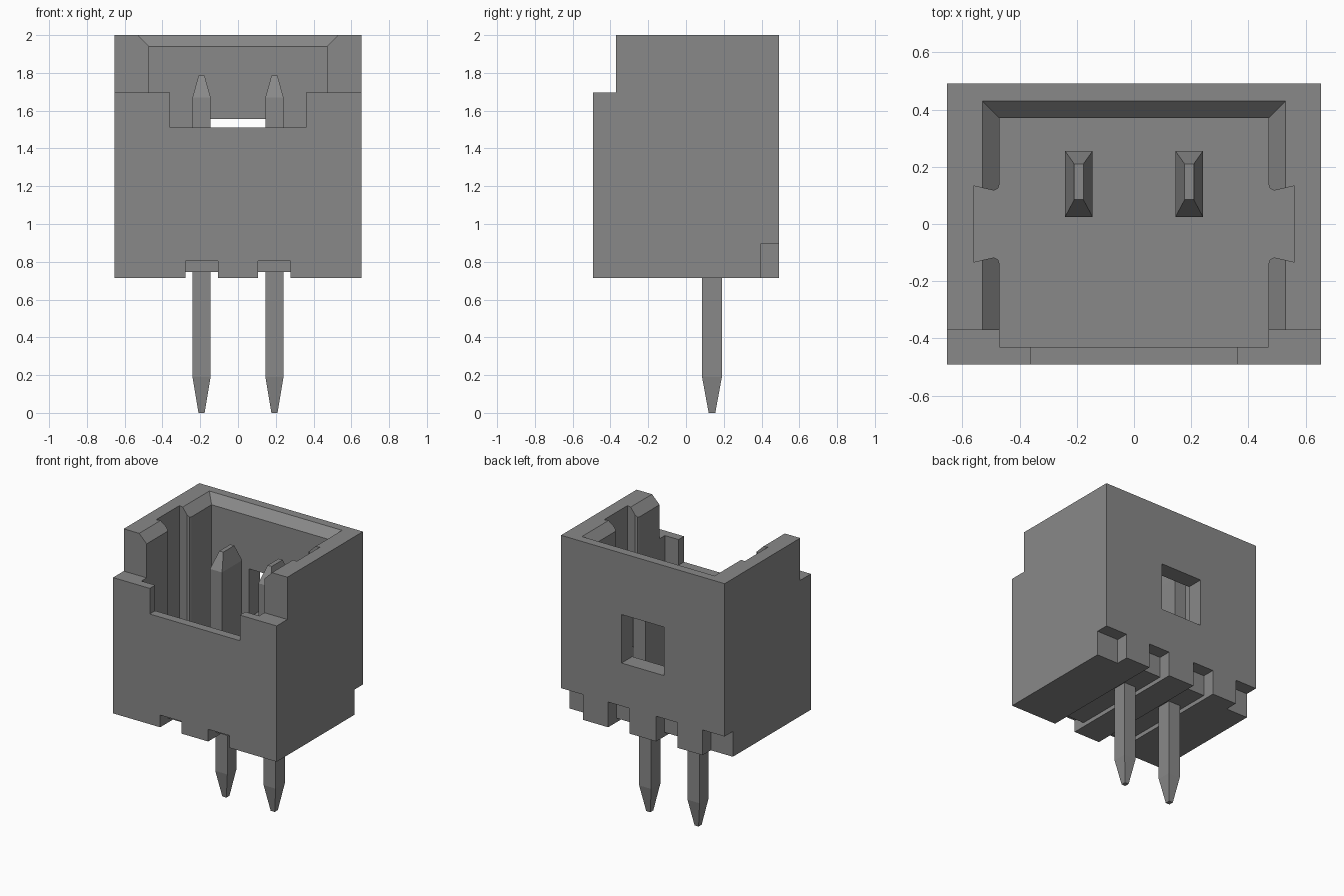
import bpy, bmesh

cube = bpy.data.objects.get("Cube")
if cube:
    bpy.data.objects.remove(cube, do_unlink=True)

# One flat grey for housing and pins
grey = bpy.data.materials.new("neutral grey")
grey.use_nodes = True
colour = (0.25, 0.25, 0.25, 1.0)
grey.diffuse_color = colour
grey.node_tree.nodes["Principled BSDF"].inputs["Base Color"].default_value = colour


def loft(name, sections):
    """Closed solid through equal-length loops: [(z, [(x, y), ...]), ...]."""
    bm = bmesh.new()
    loops = [[bm.verts.new((x, y, z)) for x, y in pts] for z, pts in sections]
    bm.faces.new(loops[0])
    bm.faces.new(loops[-1])
    n = len(loops[0])
    for low, high in zip(loops, loops[1:]):
        for i in range(n):
            j = (i + 1) % n
            bm.faces.new((low[i], low[j], high[j], high[i]))
    bmesh.ops.recalc_face_normals(bm, faces=bm.faces)
    mesh = bpy.data.meshes.new(name)
    bm.to_mesh(mesh)
    bm.free()
    mesh.materials.append(grey)
    obj = bpy.data.objects.new(name, mesh)
    bpy.context.collection.objects.link(obj)
    return obj


def rect(x0, x1, y0, y1):
    return [(x0, y0), (x1, y0), (x1, y1), (x0, y1)]


def box(name, x0, x1, y0, y1, z0, z1):
    return loft(name, [(z0, rect(x0, x1, y0, y1)), (z1, rect(x0, x1, y0, y1))])


def cut(target, cutter):
    """Subtract the cutter, apply, and discard it."""
    cutter.hide_render = True
    mod = target.modifiers.new("cut", 'BOOLEAN')
    mod.operation, mod.solver, mod.object = 'DIFFERENCE', 'EXACT', cutter
    bpy.context.view_layer.objects.active = target
    bpy.ops.object.modifier_apply(modifier=mod.name)
    bpy.data.objects.remove(cutter, do_unlink=True)


FLOOR = 1.0
BASE = 0.715

# Housing shell with open top
housing = box("housing", -0.653, 0.653, -0.492, 0.492, BASE, 2.0)
cut(housing, box("cavity", -0.47, 0.47, -0.43, 0.37, FLOOR, 2.2))

# Keying slots in both side walls, dovetailed with eased lips
half = [(0.40, 0.14), (0.47, 0.14), (0.475, 0.124), (0.49, 0.117), (0.561, 0.133)]
slot = half + [(x, -y) for x, y in reversed(half)]
for side in (1, -1):
    cut(housing, loft("key_slot", [(z, [(side * x, y) for x, y in slot])
                                   for z in (FLOOR, 2.2)]))

# Lead-in chamfer around the rim
cut(housing, loft("rim_chamfer", [(1.92, rect(-0.45, 0.45, -0.7, 0.35)),
                                  (2.06, rect(-0.59, 0.59, -0.7, 0.49))]))

# Lowered front wall, its notch, and the rear window
cut(housing, box("front_step", -0.8, 0.8, -0.7, -0.37, 1.695, 2.2))
cut(housing, box("front_notch", -0.36, 0.36, -0.7, -0.40, 1.51, 1.9))
cut(housing, box("rear_window", -0.17, 0.17, 0.3, 0.7, 1.207, 1.557))

# Underside: channels below the pins, front reliefs, rear notches
for side in (1, -1):
    x0, x1 = sorted((side * 0.106, side * 0.277))
    cut(housing, box("channel", x0, x1, -0.7, 0.7, 0.5, 0.745))
    cut(housing, box("front_relief", x0, x1, -0.7, -0.40, 0.5, 0.803))
    cut(housing, box("rear_notch", x0, x1, 0.398, 0.7, 0.5, 0.897))
    x0, x1 = sorted((side * 0.477, side * 0.8))
    cut(housing, box("corner_notch", x0, x1, 0.398, 0.7, 0.5, 0.897))

# Pins: broad blade above the floor, slim tail below, tapered ends
for side, label in ((1, "left"), (-1, "right")):
    c = side * 0.193
    tip, full = (c - 0.016, c + 0.016), (c - 0.048, c + 0.048)
    loft(label + "_pin_tail", [(0.0, rect(*tip, 0.12, 0.155)),
                               (0.19, rect(*full, 0.085, 0.19)),
                               (0.80, rect(*full, 0.085, 0.19))])
    loft(label + "_pin_blade", [(FLOOR - 0.02, rect(*full, 0.025, 0.255)),
                                (1.67, rect(*full, 0.025, 0.255)),
                                (1.785, rect(*tip, 0.085, 0.21))])
